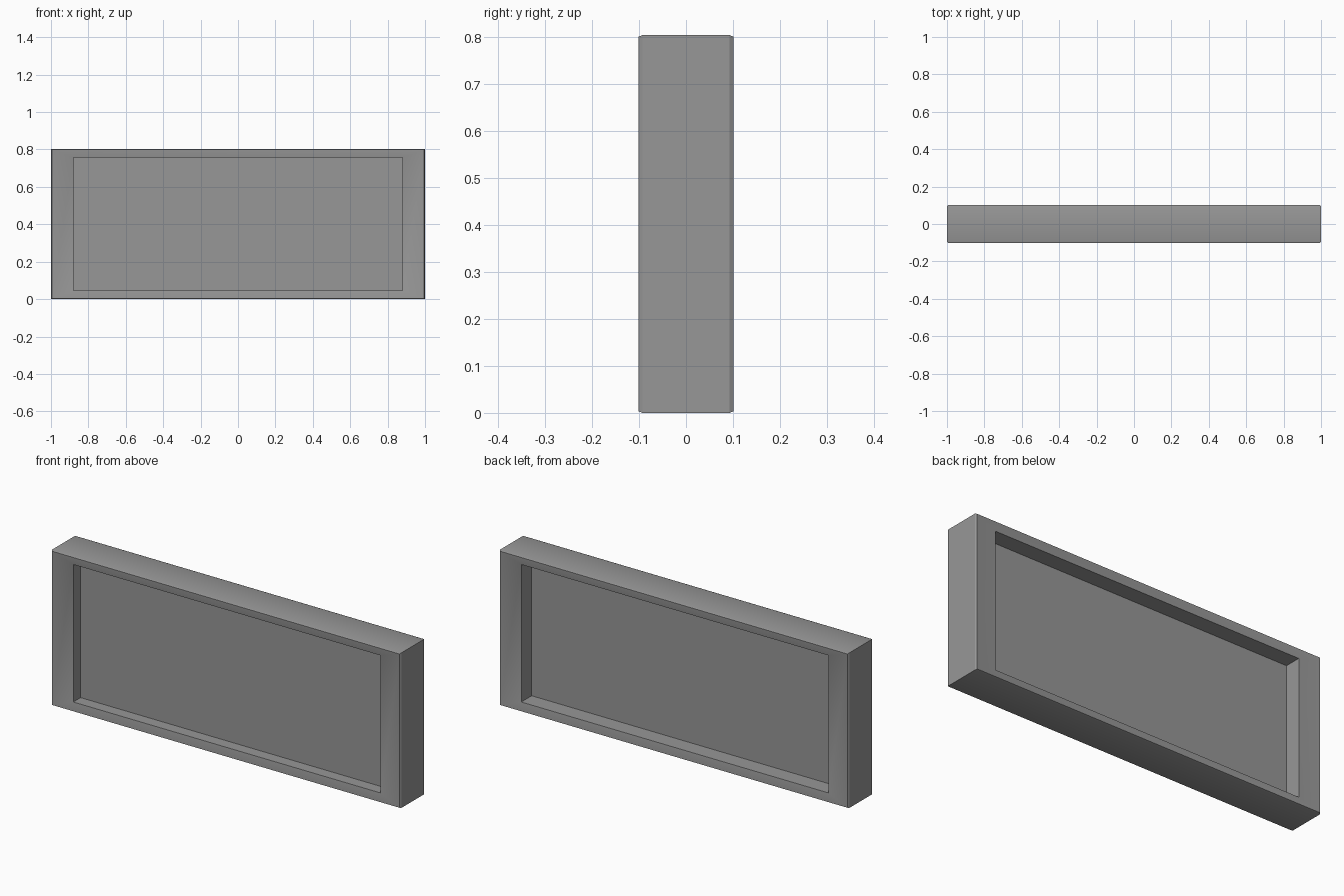
import bpy
import bmesh
import math

if "Cube" in bpy.data.objects:
    bpy.data.objects.remove(bpy.data.objects["Cube"])

HALF_H = 0.4015  # half of the panel height


def rect_loop(bm, half_x, half_z, y):
    """Rectangular ring of vertices in the xz plane."""
    return [bm.verts.new((sx * half_x, y, HALF_H + sz * half_z))
            for sx, sz in ((-1, -1), (1, -1), (1, 1), (-1, 1))]


# Profile from front floor, over the rim and chamfers, to the back floor
profile = [
    (0.88, 0.356, -0.031),    # front recess floor
    (0.88, 0.356, -0.091),    # front recess mouth, rim slopes inward
    (0.995, 0.398, -0.101),   # front rim edge
    (1.0, HALF_H, -0.0925),   # front chamfer
    (1.0, HALF_H, 0.0925),    # back chamfer
    (0.995, 0.398, 0.101),    # back rim edge
    (0.88, 0.356, 0.091),     # back recess mouth
    (0.88, 0.356, 0.006),     # back recess floor
]

bm = bmesh.new()
loops = [rect_loop(bm, *p) for p in profile]
for a, b in zip(loops, loops[1:]):
    for i in range(4):
        j = (i + 1) % 4
        bm.faces.new((a[i], a[j], b[j], b[i]))
# Recess floors
bm.faces.new(loops[0])
bm.faces.new(loops[-1])
bmesh.ops.recalc_face_normals(bm, faces=bm.faces)

mesh = bpy.data.meshes.new("recessed_panel")
bm.to_mesh(mesh)
bm.free()
panel = bpy.data.objects.new("recessed_panel", mesh)
bpy.context.collection.objects.link(panel)

# Smooth rim, sharp edges
bpy.context.view_layer.objects.active = panel
panel.select_set(True)
bpy.ops.object.shade_smooth_by_angle(angle=math.radians(30))

# Dark grey finish
mat = bpy.data.materials.new("dark_grey")
mat.diffuse_color = (0.31, 0.31, 0.31, 1)
mat.use_nodes = True
mat.node_tree.nodes["Principled BSDF"].inputs["Base Color"].default_value = mat.diffuse_color
mesh.materials.append(mat)
